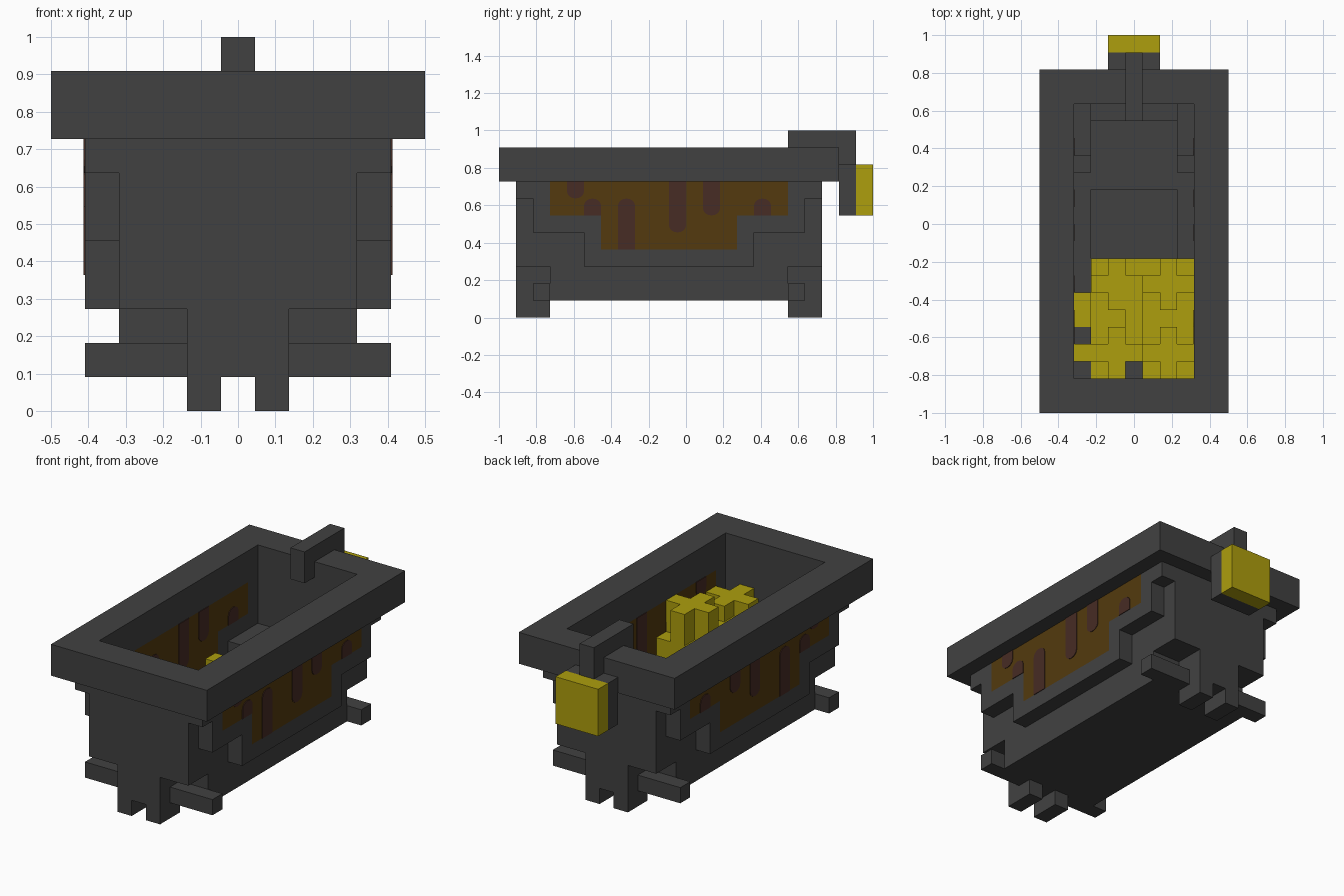
import bpy, bmesh, math

if "Cube" in bpy.data.objects:
    bpy.data.objects.remove(bpy.data.objects["Cube"], do_unlink=True)

U = 1 / 11  # one block


def material(name, rgb):
    m = bpy.data.materials.new(name)
    m.use_nodes = True
    color = (*rgb, 1)
    m.diffuse_color = color
    m.node_tree.nodes["Principled BSDF"].inputs["Base Color"].default_value = color
    return m


IRON = material("dark grey", (0.053, 0.053, 0.053))
GOLD = material("gold", (0.418, 0.342, 0.004))
RUST = material("brown", (0.087, 0.042, 0.0044))
DRIP = material("red brown", (0.063, 0.025, 0.018))


def finish(name, bm, mat):
    bmesh.ops.scale(bm, vec=(U, U, U), verts=bm.verts)
    bmesh.ops.recalc_face_normals(bm, faces=bm.faces)
    mesh = bpy.data.meshes.new(name)
    bm.to_mesh(mesh)
    bm.free()
    mesh.materials.append(mat)
    ob = bpy.data.objects.new(name, mesh)
    bpy.context.collection.objects.link(ob)


def add_box(bm, x, y, z):
    verts = bmesh.ops.create_cube(bm, size=1)["verts"]
    for v in verts:
        for i, (a, b) in enumerate((x, y, z)):
            v.co[i] = a if v.co[i] < 0 else b


def part(name, mat, boxes, flip_x=False, flip_y=False):
    """Boxes as x, y, z spans; optionally mirrored across x or across the tub's middle."""
    bm = bmesh.new()
    for x, y, z in boxes:
        for xs in ([x, (-x[1], -x[0])] if flip_x else [x]):
            for ys in ([y, (-2 - y[1], -2 - y[0])] if flip_y else [y]):
                add_box(bm, xs, ys, z)
    finish(name, bm, mat)


# Rim
part("rim_sides", IRON, [((3.5, 5.5), (-11, 9), (8, 10))], flip_x=True)
part("rim_ends", IRON, [((-3.5, 3.5), (-11, -9), (8, 10))], flip_y=True)

# Tub body with a shallow pit in the floor
part("tub_base", IRON, [((-3.5, 3.5), (-8, 6), (1, 2))])
part("floor_sides", IRON, [((2.5, 3.5), (-8, 6), (2, 3))], flip_x=True)
part("floor_ends", IRON, [((-2.5, 2.5), (-8, -4), (2, 3))], flip_y=True)
part("end_walls", IRON, [((-3.5, 3.5), (-10, -9), (3, 8))], flip_y=True)
part("end_ledges", IRON, [((-3.5, 3.5), (-9, -8), (3, 4))], flip_y=True)
part("inner_corner_steps", IRON, [
    ((2.5, 3.5), (-9, -6), (3, 5)),
    ((2.5, 3.5), (-6, -5), (3, 4)),
], flip_x=True, flip_y=True)

# Stepped side panels, iron border around a rusty middle
part("panel_border", IRON, [
    ((3.5, 4.5), (-10, -8), (7, 8)),
    ((3.5, 4.5), (-9, -8), (6, 7)),
    ((3.5, 4.5), (-9, -5), (5, 6)),
    ((3.5, 4.5), (-6, -5), (4, 5)),
    ((3.5, 4.5), (-6, -1), (3, 4)),
], flip_x=True, flip_y=True)
part("panel_rust", RUST, [
    ((3.5, 4.5), (-8, 6), (6, 8)),
    ((3.5, 4.5), (-5, 3), (4, 6)),
], flip_x=True)


# Drips painted on both faces of the side panels
def drip_outline(y, bottom, top, round_bottom, round_top):
    points = []
    for cz, start, rounded in ((bottom, math.pi, round_bottom), (top, 0, round_top)):
        if rounded:
            inset = 0.4 if start else -0.4
            for k in range(7):
                a = start + math.pi * k / 6
                points.append((y + 0.5 + 0.5 * math.cos(a), cz + inset + 0.4 * math.sin(a)))
        else:
            side = -0.5 if start else 0.5
            points += [(y + 0.5 + side, cz), (y + 0.5 - side, cz)]
    return points


bm = bmesh.new()
for y, bottom, top, rb, rt in ((-7, 7, 8, True, False), (-6, 6, 7, False, True),
                               (-4, 4, 7, False, True), (-1, 5, 8, True, False),
                               (1, 6, 8, True, False), (4, 6, 7, False, True)):
    for x in (-4.54, -3.5, 3.46, 4.5):
        ring = [bm.verts.new((x, p, q)) for p, q in drip_outline(y, bottom, top, rb, rt)]
        face = bm.faces.new(ring)
        new = bmesh.ops.extrude_face_region(bm, geom=[face], use_keep_orig=True)["geom"]
        for v in new:
            if isinstance(v, bmesh.types.BMVert):
                v.co.x += 0.04
finish("drips", bm, DRIP)

# Feet
part("leg_columns", IRON, [((-1.5, 1.5), (-10, -8), (1, 3))], flip_y=True)
part("legs", IRON, [((0.5, 1.5), (-10, -8), (0, 1))], flip_x=True, flip_y=True)
part("foot_bars", IRON, [((1.5, 4.5), (-9, -8), (1, 2))], flip_x=True, flip_y=True)

# Hook over the back rim with a tag
part("hook", IRON, [
    ((-0.5, 0.5), (6, 7), (9, 10)),
    ((-0.5, 0.5), (6, 10), (10, 11)),
    ((-0.5, 0.5), (9, 10), (9, 10)),
])
part("tag_back", IRON, [((-1.5, 1.5), (9, 10), (6, 9))])
part("tag", GOLD, [((-1.5, 1.5), (10, 11), (6, 9))])

# Gold heap: a stepped base topped with cross-shaped stacks
part("gold_base", GOLD, [
    ((-2.5, 2.5), (-4, -2), (2, 3)),
    ((-2.5, 0.5), (-8, -2), (3, 4)),
    ((0.5, 2.5), (-8, -2), (3, 6)),
    ((2.5, 3.5), (-6, -2), (3, 6)),
    ((2.5, 3.5), (-9, -6), (5, 6)),
    ((0.5, 2.5), (-9, -8), (4, 6)),
    ((-2.5, -0.5), (-9, -8), (4, 5)),
    ((-0.5, 0.5), (-7, -4), (4, 5)),
    ((-0.5, 0.5), (-3, -2), (4, 6)),
    ((-3.5, -2.5), (-6, -4), (3, 5)),
    ((-3.5, -2.5), (-8, -7), (5, 6)),
])
stacks = []
for cx, cy, low, high in ((2, -3.5, 6, 8), (2, -7.5, 6, 7), (-1, -3.5, 4, 5), (-1, -7.5, 5, 6)):
    stacks.append(((cx - 1.5, cx + 1.5), (cy - 0.5, cy + 0.5), (low, high)))
    for s in (-1, 1):
        stacks.append(((cx - 0.5, cx + 0.5), (cy + s - 0.5, cy + s + 0.5), (low, high)))
part("gold_stacks", GOLD, stacks)
